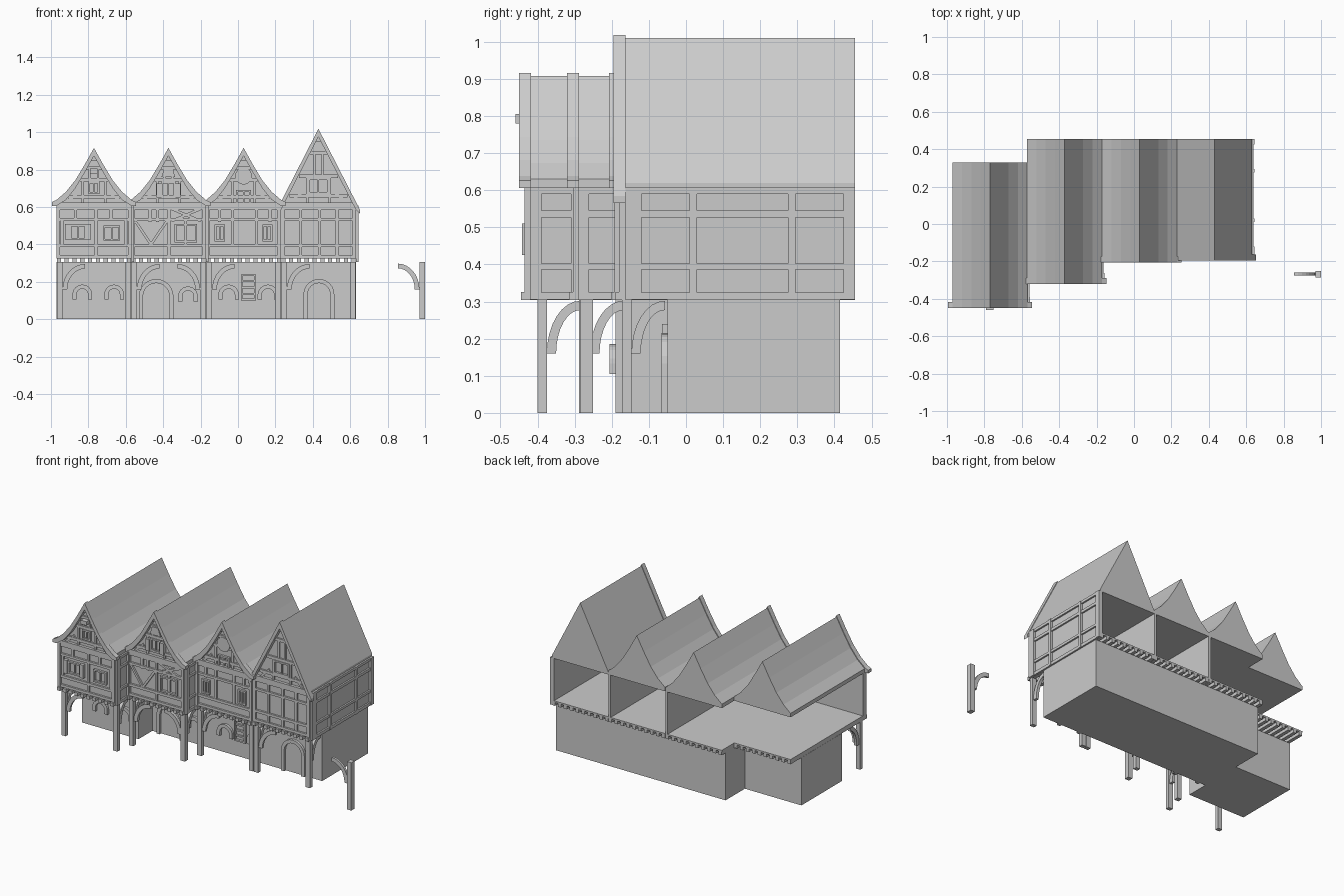
import bpy, bmesh, math

if "Cube" in bpy.data.objects:
    bpy.data.objects.remove(bpy.data.objects["Cube"])


class Part:
    """Collects boxes and extruded outlines into one named object."""
    def __init__(self, name):
        self.name, self.bm = name, bmesh.new()

    def poly(self, pts, a, b, plane='xz'):
        def co(p, w):
            return (p[0], w, p[1]) if plane == 'xz' else (w, p[0], p[1])
        lo = [self.bm.verts.new(co(p, a)) for p in pts]
        hi = [self.bm.verts.new(co(p, b)) for p in pts]
        self.bm.faces.new(lo)
        self.bm.faces.new(hi[::-1])
        for i in range(len(pts)):
            j = (i + 1) % len(pts)
            self.bm.faces.new((lo[i], hi[i], hi[j], lo[j]))

    def box(self, x0, x1, y0, y1, z0, z1):
        self.poly([(x0, z0), (x1, z0), (x1, z1), (x0, z1)], y0, y1)

    def bar(self, p, q, w, a, b):
        # sloped timber between two points of the facade
        dx, dz = q[0] - p[0], q[1] - p[1]
        k = w / 2 / math.hypot(dx, dz)
        n = (-dz * k, dx * k)
        self.poly([(p[0] + n[0], p[1] + n[1]), (q[0] + n[0], q[1] + n[1]),
                   (q[0] - n[0], q[1] - n[1]), (p[0] - n[0], p[1] - n[1])], a, b)

    def frame(self, x0, x1, z0, z1, y, d=0.014, w=0.01):
        for a, b in ((x0, x0 + w), (x1 - w, x1)):
            self.box(a, b, y - d, y + 0.002, z0, z1)
        for a, b in ((z0, z0 + w), (z1 - w, z1)):
            self.box(x0 + w, x1 - w, y - d, y + 0.002, a, b)

    def brace(self, u, s, ru, rv, a, b, plane='xz', w=0.025):
        # quarter-round knee brace springing from a post face at u
        ts = [i * math.pi / 16 for i in range(9)]
        c = u + s * ru
        out = [(c - s * ru * math.cos(t), 0.16 + rv * math.sin(t)) for t in ts]
        inn = [(c - s * (ru - w) * math.cos(t), 0.16 + (rv - w) * math.sin(t)) for t in ts]
        self.poly(out + inn[::-1], a, b, plane)

    def arch(self, x0, x1, z0, z1, y, w=0.022, d=0.016):
        c, r = (x0 + x1) / 2, (x1 - x0) / 2
        def line(rr):
            pts = [(c + rr * math.cos(i * math.pi / 12), z1 - r + rr * math.sin(i * math.pi / 12))
                   for i in range(13)]
            return [(c + rr, z0)] + pts + [(c - rr, z0)]
        self.poly(line(r) + line(r - w)[::-1], y - d, y + 0.002)

    def done(self):
        bmesh.ops.recalc_face_normals(self.bm, faces=self.bm.faces)
        me = bpy.data.meshes.new(self.name)
        self.bm.to_mesh(me)
        ob = bpy.data.objects.new(self.name, me)
        bpy.context.collection.objects.link(ob)


CURVED = [(0, .908), (.05, .818), (.1, .735), (.15, .673), (.2, .63), (.225, .618)]
STEEP = [(0, 1.01), (.2, .62), (.222, .577)]
# centre x, facade y, back y, post front/back y, roof half profile, ground wall y
HOUSES = [(-.77, -.42, .33, -.40, -.375, CURVED, -.19),
          (-.372, -.29, .455, -.288, -.258, CURVED, -.05),
          (.03, -.177, .455, -.172, -.147, CURVED, -.05),
          (.43, -.165, .455, -.172, -.147, STEEP, -.05)]

# ground floor blocks
ground = Part("ground_floor")
ground.box(-.97, -.57, -.19, .22, 0, .305)
ground.box(-.57, .63, -.05, .415, 0, .305)
ground.done()

roof, barge, joist = Part("roofs"), Part("bargeboards"), Part("joists")
walls, timber, post = Part("upper_walls"), Part("timber_frame"), Part("posts_and_braces")
for i, (c, yf, yb, p0, p1, prof, yg) in enumerate(HOUSES):
    L, R = c - .2, c + .2
    # roof prism with closed gables
    half = prof[:-1] + [(.2, .605)]
    roof.poly([(c + x, z) for x, z in half] + [(c - x, z) for x, z in half[:0:-1]], yf, yb)
    # bargeboards along the front gable
    for s in (-1, 1):
        top = [(c + s * x, z + .008) for x, z in prof]
        low = [(c + s * x, max(z - .035, prof[-1][1] - .012)) for x, z in prof]
        barge.poly(top + low[::-1], yf - .03, yf + .002)
    # peak infill
    pk = prof[0][1]
    barge.poly([(c, pk - .03), (c + .014, pk - .06), (c - .014, pk - .06)], yf - .02, yf)
    # joists and floor
    for k in range(10):
        x = L + .012 + k * .0418
        joist.box(x - .011, x + .011, yf - .025, yb, .304, .326)
    walls.box(L, R, yf, yb, .325, .335)
    # facade slab
    walls.box(L, R, yf, yf + .02, .325, .61)
    # main rails and corner studs
    for a, b in ((.325, .342), (.385, .402), (.525, .54), (.585, .607)):
        timber.box(L, R, yf - .012, yf, a, b)
    timber.box(L, R, yf - .018, yf, .607, .625)
    for x in (L, R - .018):
        timber.box(x, x + .018, yf - .015, yf, .325, .607)
    # posts with knee braces along the front and back to the wall
    for s, x in ((1, L + .002), (-1, R - .032)):
        post.box(x, x + .03, p0, p1, 0, .305)
        face = x + .03 if s > 0 else x
        if i == 1 or s > 0:
            post.brace(face, s, .12, .135, p0 + .006, p1 - .004)
        post.brace(p1, 1, .09, .142, x + .006, x + .024, 'yz')
# free-standing spare post
post.box(.97, 1.0, -.285, -.25, 0, .305)
post.brace(.97, -1, .115, .137, -.275, -.26)
for p in (roof, barge, joist, post):
    p.done()

# side walls of the upper storey
for x, a, b in ((-.57, -.42, -.27), (-.172, -.29, .455), (.23, -.165, .455), (.63, -.165, .455)):
    walls.box(x - .016, x, a, b, .325, .61)
walls.done()

# right-hand side timbers
for x, ya, yb, posts in ((.63, -.165, .455, (-.165, -.12, .01, .03, .275, .295, .425, .455)),
                         (-.57, -.42, -.29, (-.42, -.39, -.31, -.29)),
                         (-.172, -.29, -.17, (-.29, -.262, -.19, -.17))):
    for z0, z1 in ((.305, .325), (.387, .403), (.527, .545), (.59, .607)):
        timber.box(x, x + .01, ya, yb, z0, z1)
    for a, b in zip(posts[::2], posts[1::2]):
        timber.box(x, x + .013, a, b, .305, .607)


# facade studs: house index, x, z range
for i, x, z0, z1 in ((0, -.76, .34, .59), (0, -.94, .4, .53), (0, -.6, .4, .53), (0, -.87, .54, .6),
                     (0, -.68, .54, .6), (1, -.37, .325, .6), (1, -.47, .52, .6), (1, -.43, .52, .6),
                     (1, -.28, .4, .53), (2, -.03, .4, .6), (2, .1, .4, .6), (2, -.1, .52, .6),
                     (2, .17, .52, .6), (3, .335, .34, .6), (3, .435, .34, .6), (3, .53, .34, .6)):
    y = HOUSES[i][1]
    timber.box(x - .008, x + .008, y - .010, y, z0, z1)
# gable collar beams and king studs
for i, (c, y, *_r) in enumerate(HOUSES):
    beams = ((.66, .155), (.765, .105), (.89, .045)) if i == 3 else ((.655, .14), (.745, .075), (.81, .04))
    for z, h in beams:
        timber.box(c - h, c + h, y - .011, y, z - .009, z + .009)
    h = .06
    for s in (-1, 1):
        timber.box(c + s * h - .007, c + s * h + .007, y - .009, y, .62, beams[1][0])
        timber.box(c + s * .022 - .006, c + s * .022 + .006, y - .009, y, beams[1][0], beams[2][0])
        timber.bar((c + s * .15, .62), (c + s * .09, beams[0][0] + .02), .014, y - .008, y)
# V brace and cross brace on the second facade
y = HOUSES[1][1]
for p, q in (((-.55, .525), (-.465, .4)), ((-.465, .4), (-.38, .525)),
             ((-.355, .525), (-.2, .59)), ((-.355, .59), (-.2, .525))):
    timber.bar(p, q, .014, y - .011, y)
timber.done()

# upper windows: house, x0, x1, z0, z1
win, shut = Part("window_frames"), Part("shutters")
for i, a, b, z0, z1 in ((0, -.9, -.81, .425, .505), (0, -.72, -.63, .42, .5), (1, -.34, -.22, .41, .51),
                        (2, -.125, -.07, .415, .505), (2, .13, .185, .415, .505),
                        (0, -.8, -.74, .67, .735), (1, -.41, -.335, .65, .735),
                        (2, -.01, .07, .61, .69), (3, .375, .485, .67, .755)):
    y = HOUSES[i][1]
    win.frame(a, b, z0, z1, y)
    m = (a + b) / 2
    win.box(m - .004, m + .004, y - .01, y, z0, z1)
for i, a, b, z0, z1 in ((0, -.925, -.9, .425, .51), (0, -.81, -.785, .425, .51),
                        (1, -.437, -.41, .65, .725), (1, -.335, -.308, .65, .725)):
    y = HOUSES[i][1]
    shut.box(a, b, y - .022, y - .002, z0, z1)
shut.done()
# gable ornaments: small hood, trapezoid hatch, round panel
win.box(-.79, -.75, -.46, -.42, .78, .805)
win.poly([(-.41, .76), (-.335, .76), (-.352, .81), (-.393, .81)], -.305, -.29)
win.poly([(.03 + .045 * math.cos(k * math.pi / 10), .765 + .045 * math.sin(k * math.pi / 10))
          for k in range(20)], -.192, -.177)
win.done()

# ground floor arches and hatch
arch = Part("ground_arches")
for a, b, z0, z1, y in ((-.885, -.78, .105, .185, -.19), (-.715, -.61, .105, .185, -.19),
                        (-.53, -.345, 0, .215, -.05), (-.32, -.215, .095, .175, -.05),
                        (-.105, .005, .105, .185, -.05), (.105, .215, .105, .185, -.05),
                        (.35, .515, 0, .215, -.05)):
    arch.arch(a, b, z0, z1, y)
arch.frame(.015, .095, .1, .24, -.05)
for z in (.13, .165, .2):
    arch.box(.02, .09, -.062, -.05, z, z + .01)
arch.done()
